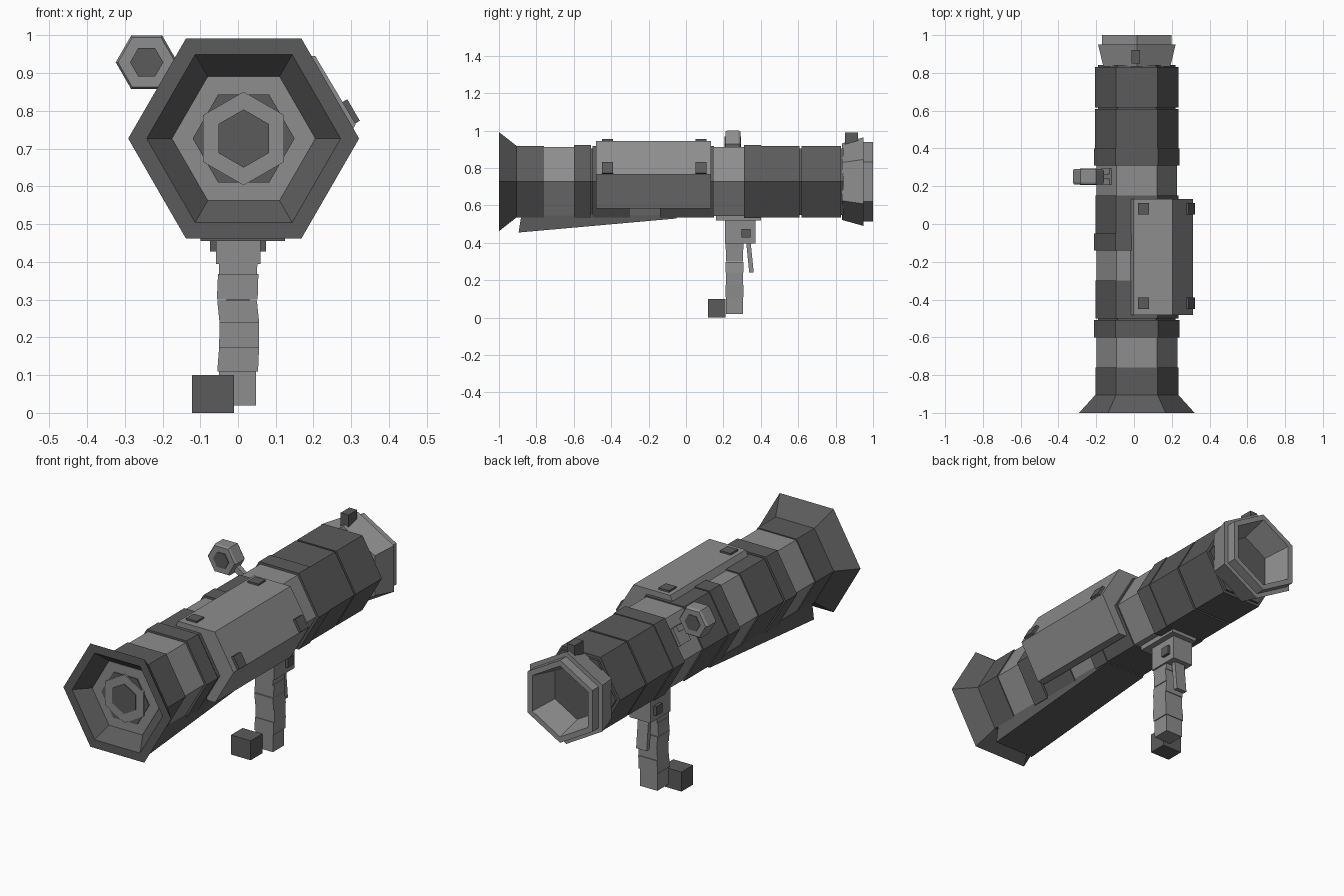
import bpy, bmesh, math
from mathutils import Vector, Matrix

if "Cube" in bpy.data.objects:
    bpy.data.objects.remove(bpy.data.objects["Cube"])

CX, CZ = 0.015, 0.727          # tube axis


def material(name, v):
    m = bpy.data.materials.new(name)
    m.diffuse_color = (v, v, v, 1)
    m.use_nodes = True
    m.node_tree.nodes["Principled BSDF"].inputs["Base Color"].default_value = m.diffuse_color
    return m


LIGHT = material("light_grey", 0.27)
DARK = material("dark_grey", 0.105)


def finish(name, bm, mat):
    bmesh.ops.recalc_face_normals(bm, faces=bm.faces[:])
    me = bpy.data.meshes.new(name)
    bm.to_mesh(me)
    bm.free()
    me.materials.append(mat)
    ob = bpy.data.objects.new(name, me)
    bpy.context.collection.objects.link(ob)
    return ob


def loft(name, rings, mat):
    """Skin a list of equal-length point rings and cap both ends."""
    bm = bmesh.new()
    vs = [[bm.verts.new(p) for p in r] for r in rings]
    n = len(vs[0])
    for a, b in zip(vs, vs[1:]):
        for i in range(n):
            j = (i + 1) % n
            bm.faces.new((a[i], a[j], b[j], b[i]))
    bm.faces.new(vs[0])
    bm.faces.new(vs[-1])
    return finish(name, bm, mat)


def hexes(name, profile, mat, centre=(CX, CZ), turn=0):
    """Six-sided turned form along y; profile is (y, radius) pairs."""
    rings = []
    for y, r in profile:
        angs = [math.radians(60 * i + turn) for i in range(6)]
        rings.append([(centre[0] + r * math.cos(a), y, centre[1] + r * math.sin(a)) for a in angs])
    return loft(name, rings, mat)


def box(name, lo, hi, mat):
    (x0, y0, z0), (x1, y1, z1) = lo, hi
    return loft(name, [[(x0, y0, z), (x1, y0, z), (x1, y1, z), (x0, y1, z)] for z in (z0, z1)], mat)


def tilted_box(name, centre, size, angle, mat):
    """Box turned about the y axis by angle degrees."""
    bm = bmesh.new()
    bmesh.ops.create_cube(bm, size=1, matrix=Matrix.Translation(centre)
                          @ Matrix.Rotation(math.radians(angle), 4, 'Y')
                          @ Matrix.Diagonal((*size, 1)))
    return finish(name, bm, mat)


def extrude_y(name, pts, y0, y1, mat):
    return loft(name, [[(x, y, z) for x, z in pts] for y in (y0, y1)], mat)


# Main tube: inner core and stepped sections
hexes("tube_core", [(-0.92, 0.205), (0.842, 0.205)], DARK)
sections = [
    (-0.905, -0.76, 0.22, DARK), (-0.76, -0.6, 0.214, LIGHT),
    (-0.6, -0.507, 0.226, DARK), (-0.5, -0.3, 0.22, DARK),
    (-0.3, -0.14, 0.213, LIGHT), (-0.14, -0.05, 0.226, DARK),
    (-0.05, 0.15, 0.22, DARK), (0.15, 0.31, 0.213, LIGHT),
    (0.31, 0.4, 0.226, DARK), (0.4, 0.608, 0.221, DARK),
    (0.618, 0.83, 0.221, DARK),
]
for i, (a, b, r, m) in enumerate(sections):
    hexes(f"tube_section_{i + 1}", [(a, r), (b, r)], m)

# Flared muzzle with recessed front and nested hexagons
hexes("muzzle_flare", [(-0.905, 0.22), (-1, 0.306), (-1, 0.257), (-0.93, 0.19)], DARK)
hexes("muzzle_face", [(-0.92, 0.19), (-0.932, 0.19)], LIGHT)
hexes("muzzle_ring", [(-0.93, 0.135), (-0.937, 0.135)], DARK)
hexes("muzzle_collar", [(-0.93, 0.124), (-0.942, 0.124)], LIGHT, turn=30)
hexes("muzzle_core", [(-0.93, 0.077), (-0.947, 0.077)], DARK, turn=30)

# Rear nozzle, open at the back
hexes("rear_nozzle", [(0.835, 0.205), (0.95, 0.237), (0.95, 0.212), (1, 0.212),
                      (1, 0.182), (0.86, 0.145)], LIGHT, turn=30)
hexes("nozzle_floor", [(0.855, 0.144), (0.863, 0.144)], DARK, turn=30)
box("rear_sight", (-0.012, 0.85, 0.9), (0.032, 0.92, 0.99), DARK)

# Equipment case wrapped on the upper right side
case = [(-0.022, 0.905), (-0.002, 0.945), (0.205, 0.945), (0.312, 0.765),
        (0.207, 0.583), (0.165, 0.583), (0.1, 0.7), (0.03, 0.85)]
extrude_y("side_case", case, -0.482, 0.133, LIGHT)
for i, y in enumerate((-0.42, 0.08)):
    box(f"case_top_latch_{i}", (0.02, y - 0.03, 0.935), (0.08, y + 0.03, 0.954), DARK)
    tilted_box(f"case_side_latch_{i}", (0.295, y, 0.796), (0.066, 0.06, 0.026), 60, DARK)

# Wedge under the front half
xs = (-0.1, 0.125)
loft("under_wedge", [[(x, -0.895, 0.455), (x, -0.88, 0.55), (x, -0.05, 0.55), (x, -0.05, 0.53)]
                     for x in xs], DARK)

# Side sight on a short arm
hexes("sight_body", [(0.21, 0.076), (0.22, 0.082), (0.282, 0.082), (0.292, 0.074)],
      LIGHT, centre=(-0.242, 0.929))
hexes("sight_front_lens", [(0.206, 0.044), (0.215, 0.044)], DARK, centre=(-0.242, 0.929))
hexes("sight_back_lens", [(0.288, 0.044), (0.295, 0.044)], DARK, centre=(-0.242, 0.929))
tilted_box("sight_arm", (-0.16, 0.252, 0.875), (0.1, 0.026, 0.03), 33, LIGHT)
tilted_box("sight_mount", (-0.14, 0.252, 0.825), (0.03, 0.085, 0.09), 30, LIGHT)

# Grip mount with cross pins
box("grip_plate", (-0.06, 0.16, 0.518), (0.09, 0.4, 0.545), LIGHT)
box("grip_mount", (-0.058, 0.208, 0.395), (0.06, 0.372, 0.525), LIGHT)
box("mount_pin", (-0.074, 0.298, 0.427), (0.074, 0.345, 0.474), DARK)

# Pistol grip: stacked segments with slight overlaps
grip = [  # z low, z high, x low, x high at bottom, then at top
    (0.365, 0.41, -0.05, 0.05, -0.05, 0.052),
    (0.3, 0.368, -0.056, 0.052, -0.053, 0.054),
    (0.24, 0.298, -0.049, 0.056, -0.055, 0.05),
    (0.175, 0.24, -0.05, 0.056, -0.049, 0.056),
    (0.11, 0.175, -0.055, 0.053, -0.05, 0.056),
    (0.02, 0.115, -0.05, 0.048, -0.05, 0.048),
]
for i, (z0, z1, a, b, c, d) in enumerate(grip):
    y0, y1 = 0.21 + 0.004 * (i % 2), 0.308 - 0.004 * (i % 2)
    loft(f"grip_segment_{i + 1}",
         [[(l, y0, z), (r, y0, z), (r, y1, z), (l, y1, z)]
          for z, l, r in ((z0, a, b), (z1, c, d))], LIGHT)
box("grip_foot_block", (-0.122, 0.117, 0), (-0.01, 0.211, 0.1), DARK)

# Trigger lever behind the grip
loft("trigger_lever", [[(x, y, z) for x, y in ((-0.03, c - 0.012), (0.03, c - 0.012),
                                               (0.03, c + 0.012), (-0.03, c + 0.012))]
                       for z, c in ((0.24, 0.35), (0.4, 0.334))], LIGHT)
